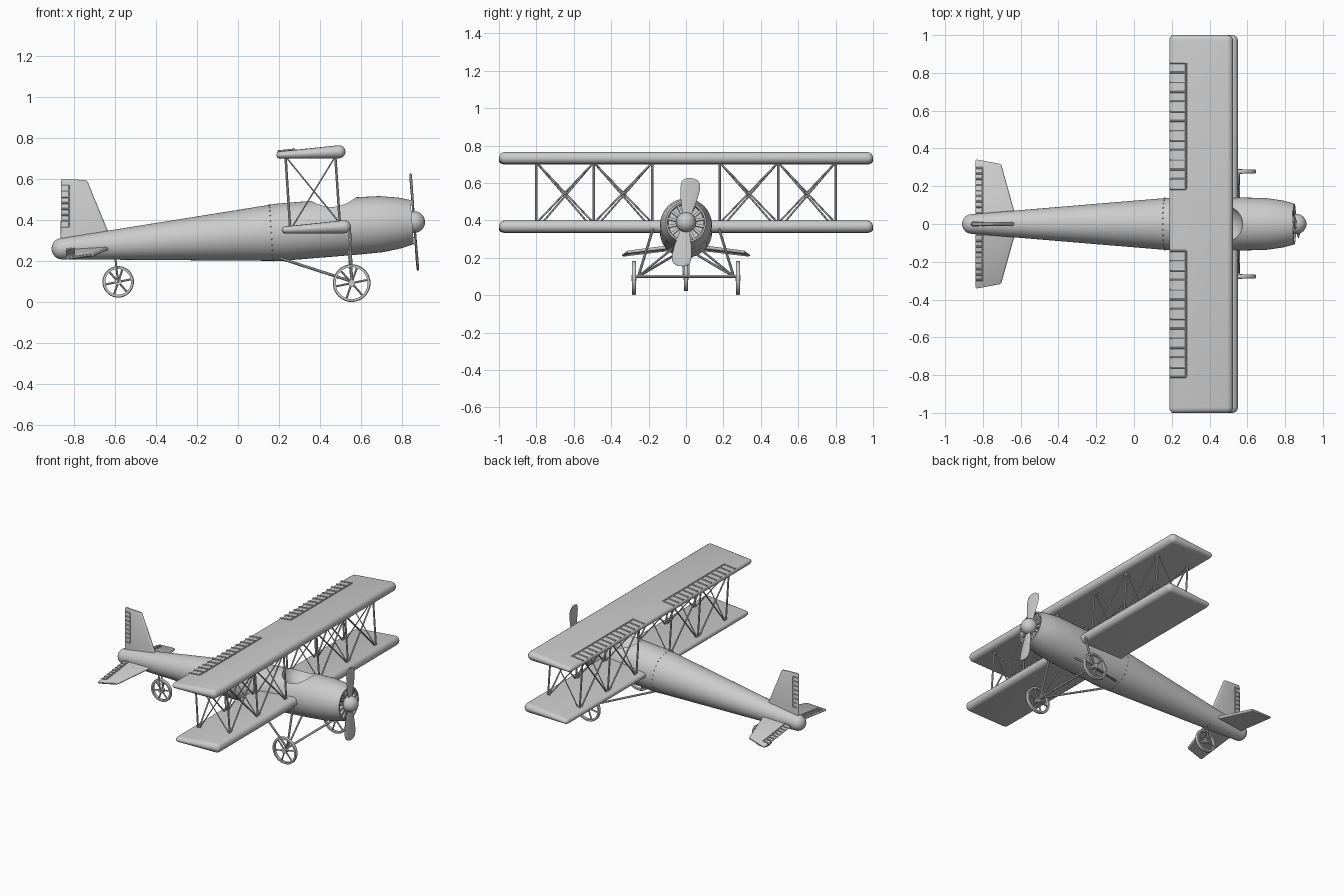
import bpy, bmesh
from math import sin, cos, pi, radians
from mathutils import Vector as V, Matrix

if "Cube" in bpy.data.objects:
    bpy.data.objects.remove(bpy.data.objects["Cube"])

TILT = radians(4.4)   # nose-up angle of the front fuselage


def smooth(ob):
    for p in ob.data.polygons:
        p.use_smooth = True
    ob.data.set_sharp_from_angle(angle=radians(30))


def finish(name, bm):
    bmesh.ops.recalc_face_normals(bm, faces=bm.faces)
    me = bpy.data.meshes.new(name)
    bm.to_mesh(me)
    bm.free()
    ob = bpy.data.objects.new(name, me)
    bpy.context.collection.objects.link(ob)
    smooth(ob)
    return ob


def loft(bm, rings):
    vs = [[bm.verts.new(p) for p in r] for r in rings]
    n = len(vs[0])
    for a, b in zip(vs, vs[1:]):
        for i in range(n):
            bm.faces.new((a[i], a[(i + 1) % n], b[(i + 1) % n], b[i]))
    bm.faces.new(vs[0][::-1])
    bm.faces.new(vs[-1])


def beam(bm, a, b, r, sides=8):
    a, b = V(a), V(b)
    d = b - a
    m = Matrix.Translation((a + b) / 2) @ d.to_track_quat('Z', 'Y').to_matrix().to_4x4()
    bmesh.ops.create_cone(bm, cap_ends=True, segments=sides, radius1=r, radius2=r,
                          depth=d.length, matrix=m)


def hull(a, ra, b, rb, n, k=8):
    """Aerofoil ring: round trailing edge at a, round leading edge at b."""
    a, b, n = V(a), V(b), V(n)
    d = V((1, 0, 0))
    pts = []
    for c, r, start in ((a, ra, pi / 2), (b, rb, -pi / 2)):
        for i in range(k + 1):
            t = start + pi * i / k
            pts.append(c + r * (cos(t) * d + sin(t) * n))
    return pts


def ladder(name, a, b, off, n, r=.005):
    """Ribs along a line, joined by a spar at their far ends."""
    a, b, off = V(a), V(b), V(off)
    bm = bmesh.new()
    beam(bm, a + off, b + off, r)
    for i in range(n):
        p = a.lerp(b, i / (n - 1))
        beam(bm, p, p + off, r)
    return finish(name, bm)


def ring(x, z, r, tilt, n=48):
    return [V((x - r * cos(t) * sin(tilt), r * sin(t), z + r * cos(t) * cos(tilt)))
            for t in (2 * pi * i / n for i in range(n))]


# Fuselage: rounded tail, long taper, cowling with recessed nose
tail = [(-.86 - .05 * cos(t), .26, .052 * sin(t), 0)
        for t in (radians(d) for d in (6, 20, 35, 50, 65, 80))]
body = tail + [(-.86, .26, .052, 0), (.2, .34, .14, TILT), (.58, .371, .14, TILT),
               (.70, .38, .137, TILT), (.79, .386, .124, TILT), (.85, .39, .108, TILT),
               (.85, .39, .099, TILT), (.815, .387, .095, TILT)]
bm = bmesh.new()
loft(bm, [ring(*s) for s in body])
fuselage = finish("fuselage", bm)

# Cockpit opening
bm = bmesh.new()
bmesh.ops.create_uvsphere(bm, u_segments=32, v_segments=16, radius=1,
                          matrix=Matrix.Translation((.465, 0, .53)) @ Matrix.Diagonal((.112, .115, .12, 1)))
cutter = finish("cockpit_cutter", bm)
cutter.hide_render = True
mod = fuselage.modifiers.new("cockpit", 'BOOLEAN')
mod.operation, mod.solver, mod.object = 'DIFFERENCE', 'EXACT', cutter
bpy.context.view_layer.objects.active = fuselage
bpy.ops.object.modifier_apply(modifier="cockpit")
bpy.data.objects.remove(cutter)
smooth(fuselage)

# Rivet line behind the cockpit
bm = bmesh.new()
for p in ring(.163, .337, .137, TILT, 28):
    bmesh.ops.create_icosphere(bm, subdivisions=1, radius=.004, matrix=Matrix.Translation(p))
finish("rivets", bm)

# Nose: radial engine fins, spinner and propeller, all on the tilted shaft
M = Matrix.Translation((.86, 0, .39)) @ Matrix.Rotation(-TILT, 4, 'Y')
bm = bmesh.new()
for i in range(14):
    bmesh.ops.create_cube(bm, size=1, matrix=M @ Matrix.Rotation(2 * pi * i / 14, 4, 'X')
                          @ Matrix.Translation((-.033, 0, .065)) @ Matrix.Diagonal((.03, .014, .07, 1)))
beam(bm, M @ V((-.06, 0, 0)), M @ V((0, 0, 0)), .035, 24)
finish("engine_fins", bm)

bm = bmesh.new()
bmesh.ops.create_uvsphere(bm, u_segments=32, v_segments=16, radius=.053,
                          matrix=M @ Matrix.Rotation(pi / 2, 4, 'Y'))
finish("spinner", bm)

bm = bmesh.new()
stations = [(0, .02), (.06, .029), (.12, .044), (.18, .053), (.212, .05), (.228, .038), (.237, .018)]
for k in range(2):
    R = M @ Matrix.Rotation(-radians(7) + pi * k, 4, 'X')
    loft(bm, [[R @ Matrix.Rotation(radians(5), 4, 'Z') @ V((.005 * cos(t), w * sin(t), h))
               for t in (2 * pi * i / 16 for i in range(16))] for h, w in stations])
finish("propeller", bm)

# Wings: same section, lower one set slightly forward
for name, dx, dz in (("upper_wing", 0, 0), ("lower_wing", .026, -.366)):
    tips = [radians(d) for d in (85, 65, 45, 25, 0)]
    spans = [(-.97 - .03 * sin(t), cos(t)) for t in tips]
    spans += [(-y, s) for y, s in reversed(spans)]
    bm = bmesh.new()
    loft(bm, [hull((.205 + dx, y, .717 + dz), .018 * s, (.493 + dx, y, .733 + dz), .032 * s, (0, 0, 1))
              for y, s in spans])
    finish(name, bm)

# Aileron ribs on the upper wing
for name, y in (("left_aileron_ribs", .186), ("right_aileron_ribs", -.81)):
    ladder(name, (.192, y, .735), (.192, y + .667, .735), (.083, 0, .009), 14)

# Wing struts and bracing wires
RT, RB, FT, FB = (.232, .71), (.255, .35), (.475, .71), (.497, .385)
posts = (.18, .493, .80)


def at(p, y):
    return (p[0], y, p[1])


for side, s in (("left", 1), ("right", -1)):
    struts, wires = bmesh.new(), bmesh.new()
    for y in posts:
        beam(struts, at(RT, s * y), at(RB, s * y), .006)
        beam(struts, at(FT, s * y), at(FB, s * y), .006)
        beam(wires, at(RT, s * y), at(FB, s * y), .0035, 6)
        beam(wires, at(FT, s * y), at(RB, s * y), .0035, 6)
    for y0, y1 in zip(posts, posts[1:]):
        for top, bot in ((RT, RB), (FT, FB)):
            beam(wires, at(top, s * y0), at(bot, s * y1), .005, 6)
            beam(wires, at(top, s * y1), at(bot, s * y0), .005, 6)
    finish(side + "_wing_struts", struts)
    finish(side + "_bracing_wires", wires)

# Tailplane halves with elevator ribs
for side, s in (("left", 1), ("right", -1)):
    bm = bmesh.new()
    loft(bm, [hull((-.832, 0, .255), .008, (-.625, 0, .268), .010, (0, 0, 1)),
              hull((-.832, s * .335, .213), .007, (-.71, s * .312, .23), .008, (0, 0, 1)),
              hull((-.83, s * .341, .213), .003, (-.715, s * .319, .23), .003, (0, 0, 1))])
    finish(side + "_tailplane", bm)
    ladder(side + "_elevator_ribs", (-.836, s * .06, .256), (-.836, s * .297, .226),
           (.036, 0, .004), 9, .0045)

# Fin with rudder ribs on both faces
bm = bmesh.new()
loft(bm, [hull((-.857, 0, .27), .009, (-.62, 0, .28), .012, (0, 1, 0)),
          hull((-.857, 0, .592), .007, (-.742, 0, .587), .008, (0, 1, 0)),
          hull((-.855, 0, .60), .004, (-.747, 0, .595), .004, (0, 1, 0))])
finish("fin", bm)
for side, s in (("left", 1), ("right", -1)):
    ladder(side + "_rudder_ribs", (-.858, s * .008, .365), (-.858, s * .008, .572), (.036, 0, 0), 8, .0045)


# Spoked wheels
def wheel(name, c, R):
    c = V(c)
    bm = bmesh.new()
    profile = [(R - .014, -.01), (R - .003, -.01), (R, -.005), (R, .005), (R - .003, .01), (R - .014, .01)]
    n = 40
    vs = [[bm.verts.new(c + V((r * cos(2 * pi * i / n), w, r * sin(2 * pi * i / n))))
           for r, w in profile] for i in range(n)]
    for i in range(n):
        for j in range(6):
            k, l = (i + 1) % n, (j + 1) % 6
            bm.faces.new((vs[i][j], vs[k][j], vs[k][l], vs[i][l]))
    for i in range(6):
        t = 2 * pi * i / 6 + .2
        beam(bm, c, c + V((cos(t), 0, sin(t))) * (R - .008), .005)
    beam(bm, c - V((0, .014, 0)), c + V((0, .014, 0)), .017, 20)
    finish(name, bm)


# Main landing gear
bm = bmesh.new()
beam(bm, (.555, -.275, .1), (.555, .275, .1), .007, 12)
for s in (1, -1):
    wheel(("left" if s > 0 else "right") + "_wheel", (.555, s * .278, .092), .092)
    beam(bm, (.555, s * .255, .1), (.545, s * .175, .36), .007)
    beam(bm, (.555, s * .255, .1), (.2, s * .06, .215), .007)
    beam(bm, (.555, s * .255, .1), (.54, s * .065, .255), .006)
finish("landing_gear_struts", bm)

# Tail wheel and fork
wheel("tail_wheel", (-.585, 0, .098), .077)
bm = bmesh.new()
for s in (1, -1):
    beam(bm, (-.585, s * .015, .094), (-.603, s * .013, .25), .005)
finish("tail_wheel_fork", bm)
